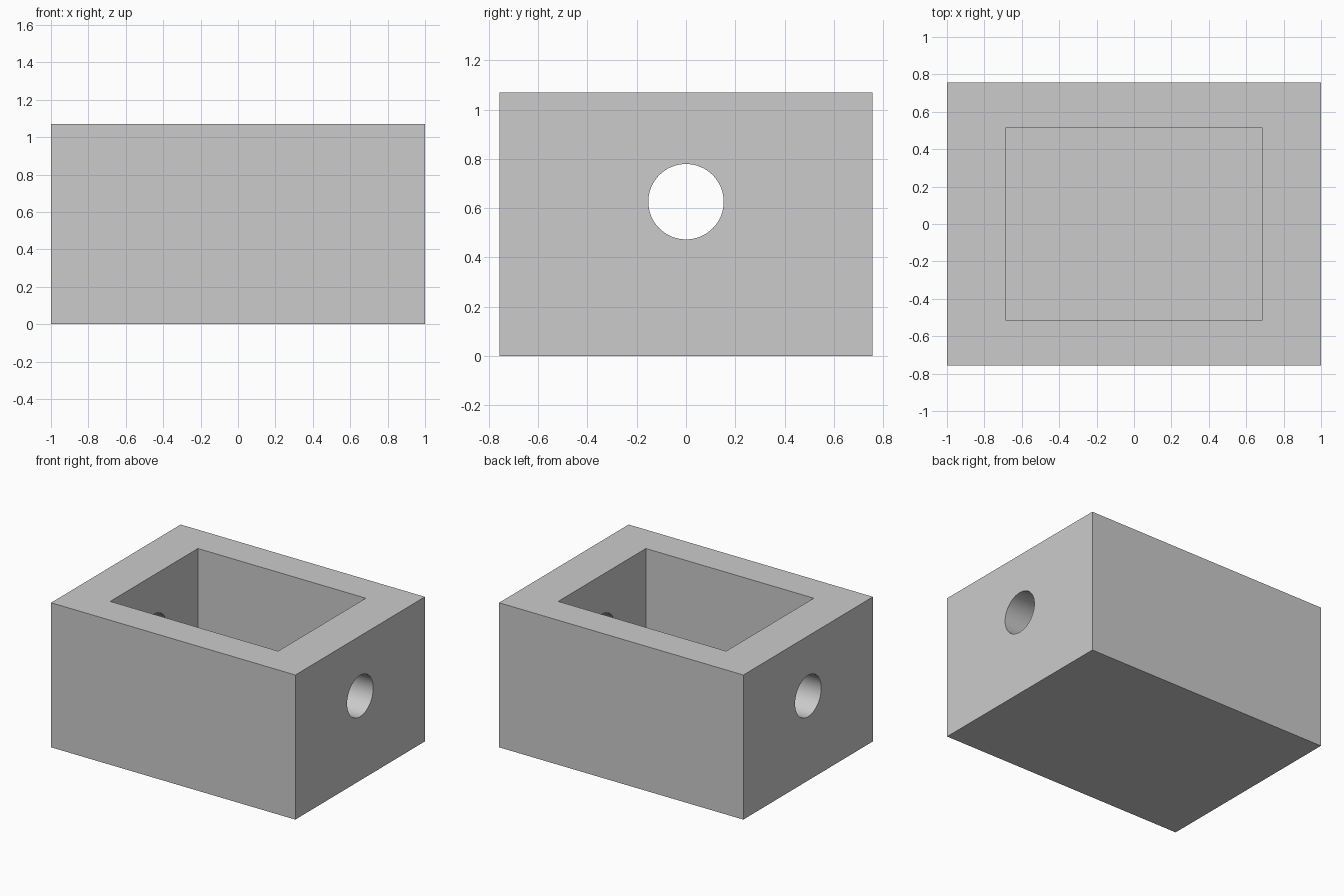
import bpy
import math

old = bpy.data.objects.get("Cube")
if old:
    bpy.data.objects.remove(old, do_unlink=True)

WIDTH, DEPTH, HEIGHT = 2.0, 1.515, 1.07
CAVITY_X, CAVITY_Y, FLOOR = 1.375, 1.025, 0.18
HOLE_RADIUS, HOLE_Z = 0.153, 0.626

grey = bpy.data.materials.new("light grey")
grey.use_nodes = True
colour = (0.6, 0.6, 0.6, 1)
grey.diffuse_color = colour
grey.node_tree.nodes["Principled BSDF"].inputs["Base Color"].default_value = colour


def add_block(name, size_x, size_y, bottom, top):
    bpy.ops.mesh.primitive_cube_add(size=1, location=(0, 0, (bottom + top) / 2))
    obj = bpy.context.object
    obj.name = name
    obj.scale = (size_x, size_y, top - bottom)
    bpy.ops.object.transform_apply(location=True, rotation=True, scale=True)
    obj.data.materials.append(grey)
    return obj


# Solid outer block
box = add_block("box_body", WIDTH, DEPTH, 0, HEIGHT)

# Cutters: open-topped cavity and the bore through both end walls
cavity = add_block("cavity_cutter", CAVITY_X, CAVITY_Y, FLOOR, HEIGHT + 0.2)
bpy.ops.mesh.primitive_cylinder_add(
    vertices=64, radius=HOLE_RADIUS, depth=WIDTH + 0.4,
    location=(0, 0, HOLE_Z), rotation=(0, math.pi / 2, 0))
bore = bpy.context.object
bore.name = "bore_cutter"
bore.data.materials.append(grey)

bpy.ops.object.select_all(action="DESELECT")
box.select_set(True)
bpy.context.view_layer.objects.active = box
for cutter in (cavity, bore):
    cut = box.modifiers.new(cutter.name, "BOOLEAN")
    cut.operation = "DIFFERENCE"
    cut.solver = "EXACT"
    cut.object = cutter
    bpy.ops.object.modifier_apply(modifier=cut.name)
    bpy.data.objects.remove(cutter, do_unlink=True)

# Smooth bore walls, crisp box edges
bpy.ops.object.shade_smooth_by_angle(angle=math.radians(30))
